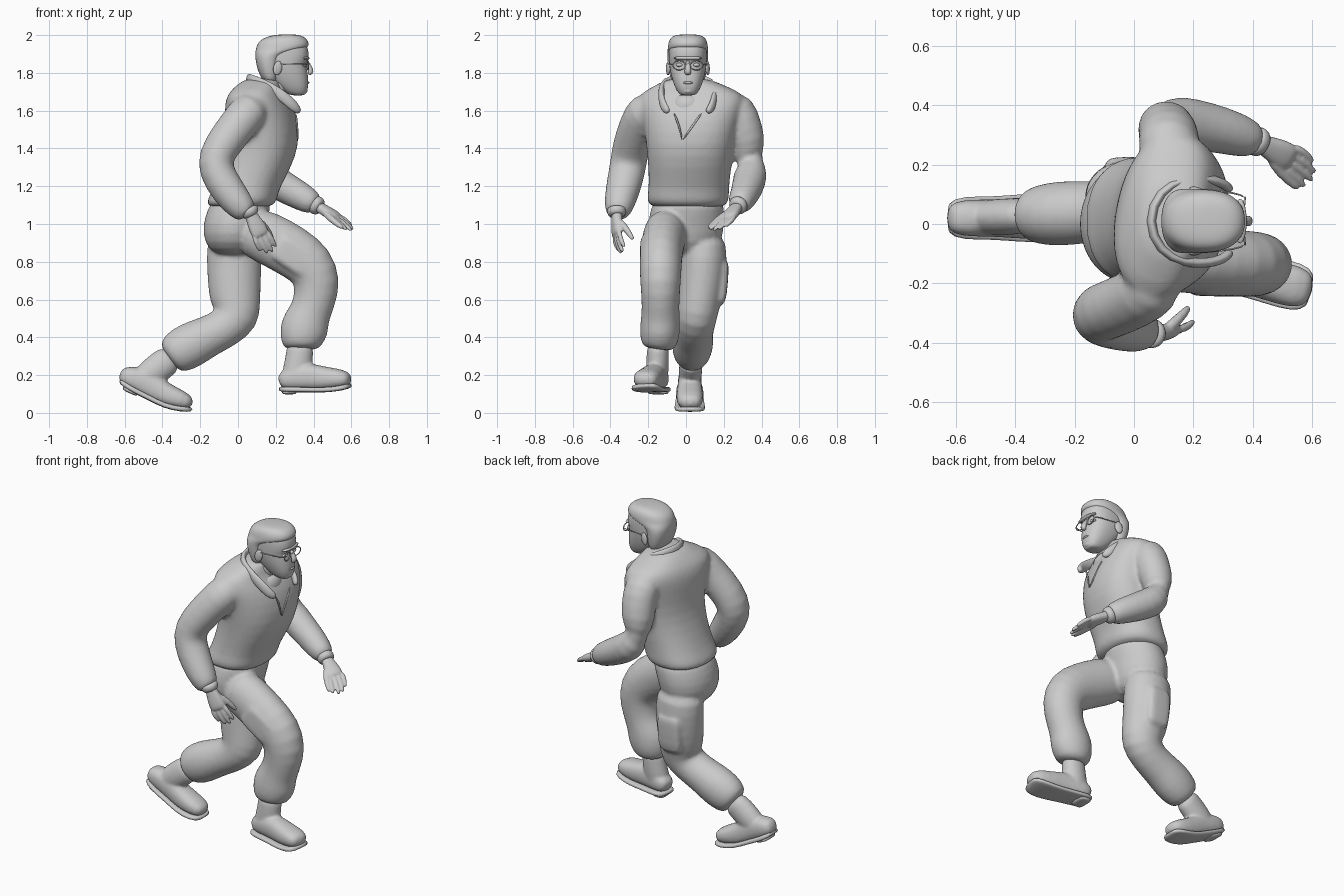
import bpy, bmesh, math
from mathutils import Vector, Matrix

Y, UP = Vector((0, 1, 0)), Vector((0, 0, 1))


def tube(bm, rings, ref=Y, axis=None, n=20, power=2.0):
    """Loft of rings (x, y, z, radius along ref, other radius, yaw)."""
    pts = [Vector(r[:3]) for r in rings]
    loops = []
    for i, r in enumerate(rings):
        t = axis or (pts[min(i + 1, len(pts) - 1)] - pts[max(i - 1, 0)]).normalized()
        u = Matrix.Rotation(-r[5], 3, 'Z') @ ref if len(r) > 5 else Vector(ref)
        u = (u - t * u.dot(t)).normalized()
        v = t.cross(u)
        ru, rv = r[3], r[4] if len(r) > 4 else r[3]
        loop = []
        for k in range(n):
            c, s = math.cos(2 * math.pi * k / n), math.sin(2 * math.pi * k / n)
            a = math.copysign(abs(c) ** (2 / power), c)
            b = math.copysign(abs(s) ** (2 / power), s)
            loop.append(bm.verts.new(pts[i] + u * ru * a + v * rv * b))
        loops.append(loop)
    for a, b in zip(loops, loops[1:]):
        for k in range(n):
            bm.faces.new((a[k], a[(k + 1) % n], b[(k + 1) % n], b[k]))
    bm.faces.new(loops[0][::-1])
    bm.faces.new(loops[-1])


def finish(bm, name, voxel=0, smooth=4, levels=1):
    bmesh.ops.recalc_face_normals(bm, faces=bm.faces)
    me = bpy.data.meshes.new(name)
    bm.to_mesh(me)
    bm.free()
    me.shade_smooth()
    ob = bpy.data.objects.new(name, me)
    bpy.context.collection.objects.link(ob)
    ob.modifiers.new("Subdivide", 'SUBSURF').levels = levels
    ob.modifiers["Subdivide"].render_levels = levels
    if voxel:
        m = ob.modifiers.new("Fuse", 'REMESH')
        m.mode, m.voxel_size, m.use_smooth_shade = 'VOXEL', voxel, True
        s = ob.modifiers.new("Soften", 'SMOOTH')
        s.factor, s.iterations = 0.5, smooth
    return ob


def part(name, rings, levels=1, **kw):
    bm = bmesh.new()
    tube(bm, rings, **kw)
    return finish(bm, name, levels=levels)


def ball(name, loc, scale, rot=(0, 0, 0)):
    bpy.ops.mesh.primitive_uv_sphere_add(segments=20, ring_count=12, location=loc, rotation=rot)
    ob = bpy.context.object
    ob.name, ob.scale = name, scale
    ob.data.shade_smooth()


# jacket: torso fused with both sleeves
bm = bmesh.new()
tube(bm, [(.01, .01, 1.085, .17, .14), (.012, .01, 1.1, .205, .178), (.025, .01, 1.135, .22, .186),
          (.04, .015, 1.18, .212, .175), (.095, .02, 1.3, .22, .187, .1), (.13, .025, 1.42, .235, .192, .17),
          (.125, .03, 1.55, .26, .187, .2), (.11, .03, 1.63, .285, .172, .2), (.1, .03, 1.69, .285, .145, .2),
          (.115, .02, 1.735, .18, .12, .15), (.13, .01, 1.775, .1, .09)], axis=UP, n=28, power=2.3)
tube(bm, [(.09, -.16, 1.61, .09), (.06, -.215, 1.605, .108), (0, -.255, 1.525, .1), (-.09, -.292, 1.41, .1),
          (-.13, -.305, 1.32, .098), (-.085, -.325, 1.22, .096), (-.01, -.35, 1.12, .085),
          (.035, -.36, 1.07, .07), (.055, -.362, 1.05, .05)])
tube(bm, [(.11, .21, 1.62, .09), (.12, .275, 1.61, .108), (.115, .31, 1.5, .1), (.1, .335, 1.38, .098),
          (.115, .345, 1.285, .095), (.2, .335, 1.22, .088), (.3, .315, 1.165, .08),
          (.38, .29, 1.12, .07), (.42, .275, 1.095, .05)], ref=UP)
finish(bm, "jacket", .013)

# trousers: hips fused with both legs and the soft thigh pockets
bm = bmesh.new()
tube(bm, [(-.02, 0, .83, .1, .1), (-.025, 0, .9, .19, .158), (-.02, 0, 1, .208, .17),
          (.01, .01, 1.09, .195, .168), (.02, .01, 1.14, .18, .15)], axis=UP)
tube(bm, [(.03, -.1, .98, .12, .13), (.15, -.115, .93, .115, .142), (.28, -.13, .86, .114, .14),
          (.385, -.135, .785, .114, .138), (.425, -.135, .69, .108, .128), (.4, -.135, .575, .1, .11),
          (.375, -.135, .52, .102, .112), (.352, -.137, .455, .108, .132), (.337, -.14, .39, .104, .118),
          (.335, -.145, .35, .088, .1), (.335, -.147, .335, .06, .07)])
tube(bm, [(-.03, .09, .96, .12, .14), (-.02, .095, .82, .125, .147), (-.02, .085, .7, .123, .143),
          (-.015, .07, .59, .115, .135), (-.005, .055, .5, .108, .128), (-.075, .045, .445, .102, .108),
          (-.16, .04, .405, .105, .108), (-.25, .035, .36, .112, .125), (-.33, .03, .315, .1, .115),
          (-.37, .03, .285, .075, .085)])
tube(bm, [(-.02, .18, .81, .045, .07), (-.02, .178, .78, .05, .08), (-.02, .168, .62, .05, .08),
          (-.02, .155, .57, .045, .07)], power=4)
tube(bm, [(.2, -.2, .89, .04, .07), (.23, -.2, .875, .044, .08), (.36, -.2, .79, .045, .08),
          (.4, -.2, .75, .04, .07)], power=4)
finish(bm, "trousers", .012, 3)


# boots: shaft, foot and sole follow the same ground path
def boot(side, path, shaft):
    wide = (.045, .064, .062, .07, .074, .05)
    high = (.07, .125, .15, .125, .105, .06)
    bm = bmesh.new()
    tube(bm, [(x, y, z + h / 2, w, h / 2) for (x, y, z), w, h in zip(path, wide, high)], power=2.4)
    tube(bm, shaft)
    finish(bm, side + "_boot", .009, 5)
    bm = bmesh.new()
    tube(bm, [(x, y, z + .003, w + .01, .014) for (x, y, z), w in zip(path, wide)], power=4)
    # heel block
    x, y, z = path[1]
    k = (path[1][2] - path[2][2]) / (path[2][0] - x)
    tube(bm, [(x + d, y, z - .008 - k * d, .055, .014) for d in (-.035, 0, .05)], power=4)
    finish(bm, side + "_sole")


boot("right", [(.215, -.14, .125), (.265, -.147, .12), (.37, -.17, .12), (.46, -.19, .118),
               (.55, -.213, .128), (.6, -.225, .145)],
     [(.33, -.148, .39, .06, .075), (.325, -.15, .28, .06, .073), (.305, -.153, .2, .062, .078), (.3, -.155, .15, .05, .06)])
boot("left", [(-.63, .02, .17), (-.575, .02, .128), (-.475, .02, .08), (-.39, .02, .034),
              (-.3, .02, .016), (-.238, .02, .016)],
     [(-.34, .03, .3, .06, .08), (-.41, .025, .25, .062, .08), (-.48, .022, .19, .063, .08), (-.53, .02, .155, .05, .055)])


# hands: palm, four fingers and a thumb
def hand(side, wrist, d, across, bend, thumb):
    w, d, a = Vector(wrist), Vector(d).normalized(), Vector(across).normalized()
    n = Vector(bend)
    bm = bmesh.new()
    tube(bm, [(*(w + d * s), ru, rv) for s, ru, rv in
              ((-.04, .034, .028), (.01, .034, .027), (.05, .046, .028), (.1, .05, .026), (.125, .044, .018))],
         ref=a, n=16, power=2.4)
    for i, length in enumerate((.1, .115, .11, .085)):
        base = w + d * .1 + a * (.036 - .024 * i)
        mid = base + d * length * .5 + a * (.008 - .005 * i)
        tip = mid + d * length * .5 + n * .02
        tube(bm, [(*base, .015), (*mid, .0145), (*tip, .012), (*(tip + (tip - mid) * .15), .006)], ref=a, n=10)
    t = Vector(thumb)
    b = w + d * .035 + a * .02
    m = b.lerp(t, .5) + a * .012
    tube(bm, [(*b, .022), (*m, .019), (*t, .014), (*(t + (t - m) * .15), .007)], ref=UP.cross(d), n=10)
    finish(bm, side + "_hand", .006, 3)
    part(side + "_cuff", [(*(w - d * s), r) for s, r in ((.045, .045), (.03, .053), (.005, .047), (-.005, .034))], ref=a)


hand("right", (.07, -.367, 1.045), (.1, .005, -.2), (.85, .3, .42), (0, 1, 0), (.18, -.285, .925))
hand("left", (.435, .267, 1.087), (.165, -.085, -.1), (-.4, -.75, -.1), (-.1, -.8, -.6), (.545, .125, .985))

# neck and head
part("neck", [(.13, .01, 1.62, .08), (.18, .01, 1.7, .075), (.225, .01, 1.79, .07)])


def level(rows):
    return [((a + b) / 2, .01, z, w, (b - a) / 2) for z, a, b, w in rows]


part("head", level([(1.68, .29, .345, .03), (1.69, .255, .362, .05), (1.73, .2, .374, .072), (1.78, .15, .372, .088),
                    (1.82, .125, .366, .096), (1.85, .112, .36, .1), (1.875, .107, .376, .101),
                    (1.93, .107, .374, .102), (1.97, .13, .35, .09)]), axis=UP, n=24, power=2.4, levels=2)
part("hair", level([(1.74, .15, .2, .075), (1.78, .115, .22, .097), (1.85, .094, .225, .108), (1.9, .09, .24, .109),
                    (1.925, .093, .37, .108), (1.955, .102, .378, .105), (1.98, .125, .365, .096),
                    (1.997, .17, .34, .078), (2.004, .225, .3, .04)]), axis=UP, n=24, power=2.3, levels=2)

# face details
part("nose", [(.358, .01, 1.865, .011), (.375, .01, 1.835, .014), (.39, .01, 1.805, .02, .017),
              (.374, .01, 1.79, .016, .01)], n=12)
ball("mouth", (.364, .01, 1.748), (.014, .028, .008))
ball("chin", (.346, .01, 1.707), (.022, .032, .02))
ball("brow", (.357, .01, 1.878), (.022, .075, .012))
for s, side in ((-1, "right"), (1, "left")):
    ball(side + "_ear", (.21, .01 + s * .104, 1.825), (.024, .011, .038), (0, .2, -s * .25))
    ball(side + "_eye", (.348, .01 + s * .043, 1.842), (.016, .02, .011))
    # glasses rim and temple
    bpy.ops.mesh.primitive_torus_add(major_radius=.033, minor_radius=.0033, major_segments=32, minor_segments=8,
                                     location=(.37, .01 + s * .046, 1.84), rotation=(0, math.pi / 2, -s * .1))
    bpy.context.object.name = side + "_glasses_rim"
    bpy.context.object.scale.x = .75
    bpy.context.object.data.shade_smooth()
    part(side + "_glasses_temple", [(.37, .01 + s * .079, 1.845, .0033), (.355, .01 + s * .094, 1.846, .0033),
                                    (.21, .01 + s * .108, 1.848, .0033)], ref=UP, n=8)
part("glasses_bridge", [(.374, -.004, 1.846, .003), (.384, .01, 1.85, .003), (.374, .024, 1.846, .003)], ref=UP, n=8)

# collar: one flattened roll around the neck, open in front
half = [(.328, .1, 1.59), (.3, .13, 1.62), (.245, .143, 1.672), (.16, .14, 1.727), (.085, .1, 1.758)]
ring = [(x, .01 - y, z) for x, y, z in half] + [(.045, .01, 1.77)] + [(x, .01 + y, z) for x, y, z in half[::-1]]
part("collar", [(*p, .016 if i in (0, 10) else .03, .017) for i, p in enumerate(ring)], ref=UP, n=14)

# undershirt and front opening
part("undershirt", [(.17, .01, 1.5, .09, .07), (.205, .01, 1.6, .105, .085), (.2, .01, 1.665, .09, .08),
                    (.19, .01, 1.69, .07, .06)], axis=UP)
for s, side in ((-1, "right"), (1, "left")):
    part(side + "_lapel_edge", [(.305, .01 + s * .075, 1.59, .006), (.314, s * .035, 1.52, .006),
                                (.318, -.02, 1.44, .004)], n=8)
